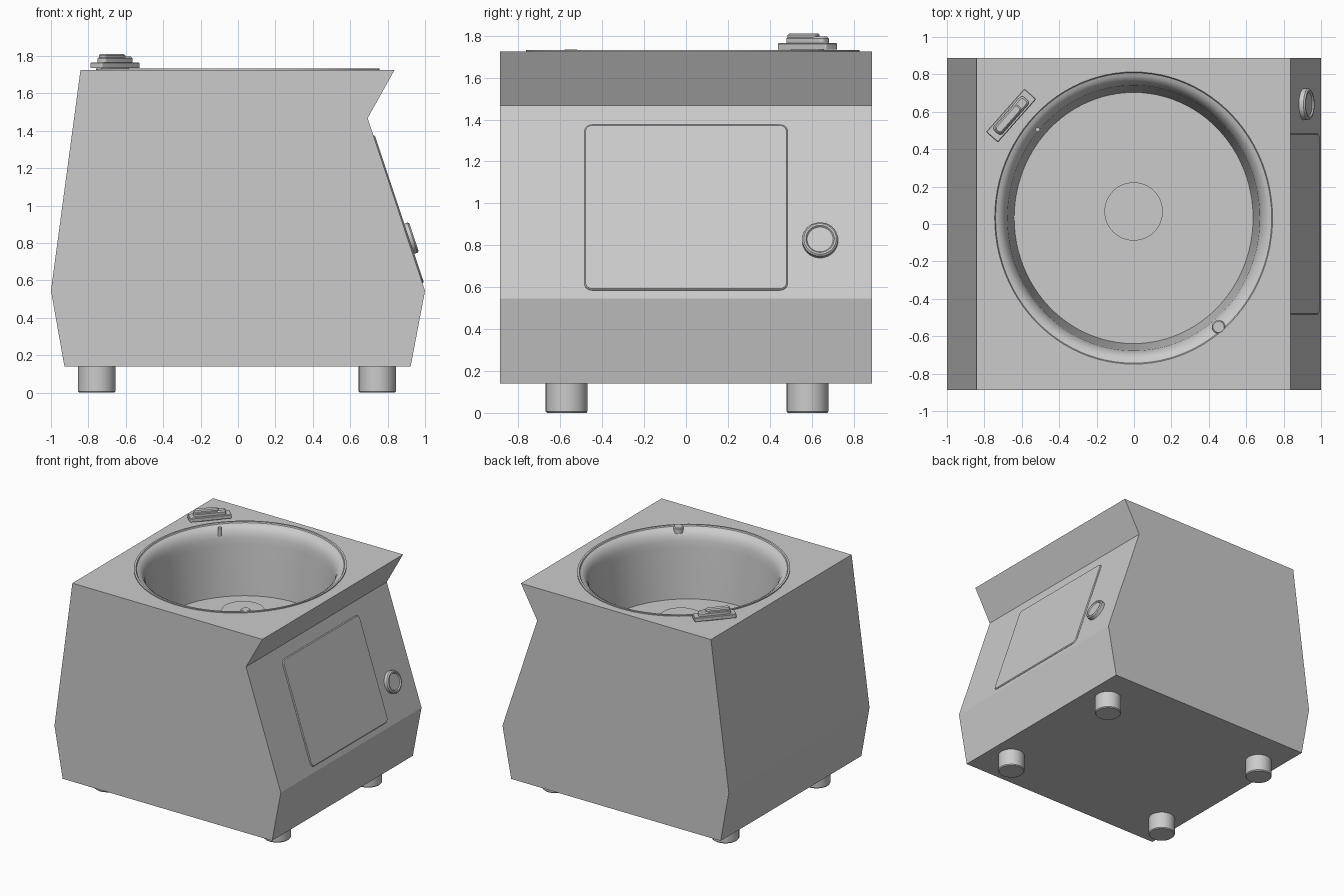
import bpy, bmesh, math
from mathutils import Matrix, Vector

cube = bpy.data.objects.get("Cube")
if cube:
    bpy.data.objects.remove(cube, do_unlink=True)

grey = bpy.data.materials.new("brushed_grey")
grey.use_nodes = True
COLOUR = (0.6, 0.6, 0.6, 1)
grey.diffuse_color = COLOUR
grey.node_tree.nodes["Principled BSDF"].inputs["Base Color"].default_value = COLOUR


def finish(name, bm, matrix=Matrix(), smooth=True):
    bmesh.ops.recalc_face_normals(bm, faces=bm.faces)
    mesh = bpy.data.meshes.new(name)
    bm.to_mesh(mesh)
    bm.free()
    mesh.materials.append(grey)
    obj = bpy.data.objects.new(name, mesh)
    bpy.context.collection.objects.link(obj)
    obj.matrix_world = matrix
    if smooth:
        bpy.ops.object.select_all(action='DESELECT')
        obj.select_set(True)
        bpy.context.view_layer.objects.active = obj
        bpy.ops.object.shade_smooth_by_angle(angle=math.radians(35))


def lathe(name, profile, matrix=Matrix(), steps=48):
    """Spin an (r, z) profile about the local z axis."""
    bm = bmesh.new()
    verts = [bm.verts.new((r, 0, z)) for r, z in profile]
    edges = [bm.edges.new(pair) for pair in zip(verts, verts[1:])]
    bmesh.ops.spin(bm, geom=verts + edges, cent=(0, 0, 0), axis=(0, 0, 1),
                   angle=math.tau, steps=steps)
    bmesh.ops.remove_doubles(bm, verts=bm.verts, dist=1e-4)
    finish(name, bm, matrix)


def rounded_plate(name, width, length, height, radius, matrix, chamfer=0.004):
    """Rounded rectangle with a chamfered top, standing on local z = 0."""
    def ring(z, inset):
        pts = []
        for i, (sx, sy) in enumerate([(1, 1), (-1, 1), (-1, -1), (1, -1)]):
            for k in range(6):
                a = math.pi / 2 * (i + k / 5)
                r = radius - inset
                pts.append(bm.verts.new((sx * (width / 2 - radius) + r * math.cos(a),
                                         sy * (length / 2 - radius) + r * math.sin(a), z)))
        return pts
    bm = bmesh.new()
    rings = [ring(0, 0), ring(height - chamfer, 0), ring(height, chamfer)]
    for low, high in zip(rings, rings[1:]):
        for i in range(len(low)):
            j = (i + 1) % len(low)
            bm.faces.new((low[i], low[j], high[j], high[i]))
    bm.faces.new(rings[0])
    bm.faces.new(rings[-1])
    finish(name, bm, matrix)


# Slightly oval bowl frame
bowl_matrix = Matrix.Translation((-0.002, 0.032, 0)) @ Matrix.Diagonal((0.975, 1.025, 1, 1))

# Housing: side profile drawn along y, with an oval opening in the top
TOP, DEPTH = 1.725, 0.888
profile = [(-0.842, TOP), (-1, 0.545), (-0.928, 0.14),
           (0.923, 0.14), (1, 0.545), (0.693, 1.467), (0.837, TOP)]
bm = bmesh.new()
front = [bm.verts.new((x, -DEPTH, z)) for x, z in profile]
back = [bm.verts.new((x, DEPTH, z)) for x, z in profile]
bm.faces.new(front)
bm.faces.new(back)
for i in range(len(profile) - 1):
    bm.faces.new((front[i], front[i + 1], back[i + 1], back[i]))
hole = [bm.verts.new(bowl_matrix @ Vector((0.76 * math.cos(a), 0.76 * math.sin(a), TOP)))
        for a in (math.tau * i / 64 for i in range(64))]
border = [bm.edges.new((hole[i - 1], hole[i])) for i in range(64)]
border += [bm.edges.get(pair) for pair in ((front[-1], front[0]), (back[-1], back[0]),
                                           (front[0], back[0]), (front[-1], back[-1]))]
bmesh.ops.triangle_fill(bm, edges=border, use_beauty=True)
finish("housing", bm, smooth=False)

# Bowl with rolled rim, flat floor and raised centre hub
lathe("bowl", [(0.777, 1.724), (0.777, 1.733), (0.762, 1.733), (0.757, 1.725), (0.738, 1.719),
               (0.718, 1.702), (0.702, 1.675), (0.692, 1.64), (0.687, 1.59),
               (0.655, 1.19), (0, 1.19)], bowl_matrix, 96)
lathe("bowl_hub", [(0.156, 1.19), (0.156, 1.37), (0, 1.37)],
      Matrix.Translation((-0.002, 0.067, 0)))
lathe("rim_stud", [(0.036, 1.69), (0.036, 1.728), (0.03, 1.734), (0, 1.734)],
      Matrix.Translation((0.452, -0.55, 0)), 20)
lathe("rim_pin", [(0.012, 1.66), (0.012, 1.728), (0, 1.728)],
      Matrix.Translation((-0.515, 0.505, 0)), 12)

# Feet
for side, x in (("right", -0.755), ("left", 0.745)):
    for end, y in (("front", -0.57), ("back", 0.58)):
        lathe(f"{end}_{side}_foot", [(0, 0), (0.094, 0), (0.1, 0.007), (0.1, 0.15)],
              Matrix.Translation((x, y, 0)), 32)

# Control face: local x runs along y, local y climbs the slope, local z points out
slope = Vector((0.693 - 1, 0, 1.467 - 0.545)).normalized()
across = Vector((0, 1, 0))
axes = Matrix((across, slope, across.cross(slope))).transposed().to_4x4()


def on_slope(y, z):
    x = 1 + (z - 0.545) * slope.x / slope.z
    return Matrix.Translation((x, y, z)) @ axes


rounded_plate("screen", 0.97, 0.832, 0.008, 0.035, on_slope(0, 0.98), 0.006)
lathe("dial", [(0.085, -0.01), (0.085, 0.026), (0.077, 0.034), (0.068, 0.034),
               (0.062, 0.026), (0, 0.026)], on_slope(0.64, 0.82))

# Corner latch: base plate with a stepped lever
latch = Matrix.Translation((-0.657, 0.58, 0)) @ Matrix.Rotation(math.radians(48.5), 4, 'Z')
rounded_plate("latch_plate", 0.31, 0.085, 0.03, 0.008, latch @ Matrix.Translation((0, 0, 1.735)))
rounded_plate("latch_post", 0.18, 0.05, 0.03, 0.01, latch @ Matrix.Translation((0, 0, 1.715)))
rounded_plate("latch_lever", 0.24, 0.06, 0.032, 0.02, latch @ Matrix.Translation((0, 0, 1.764)), 0.01)
rounded_plate("latch_grip", 0.18, 0.05, 0.02, 0.018,
              latch @ Matrix.Translation((-0.025, 0, 1.791)), 0.008)
